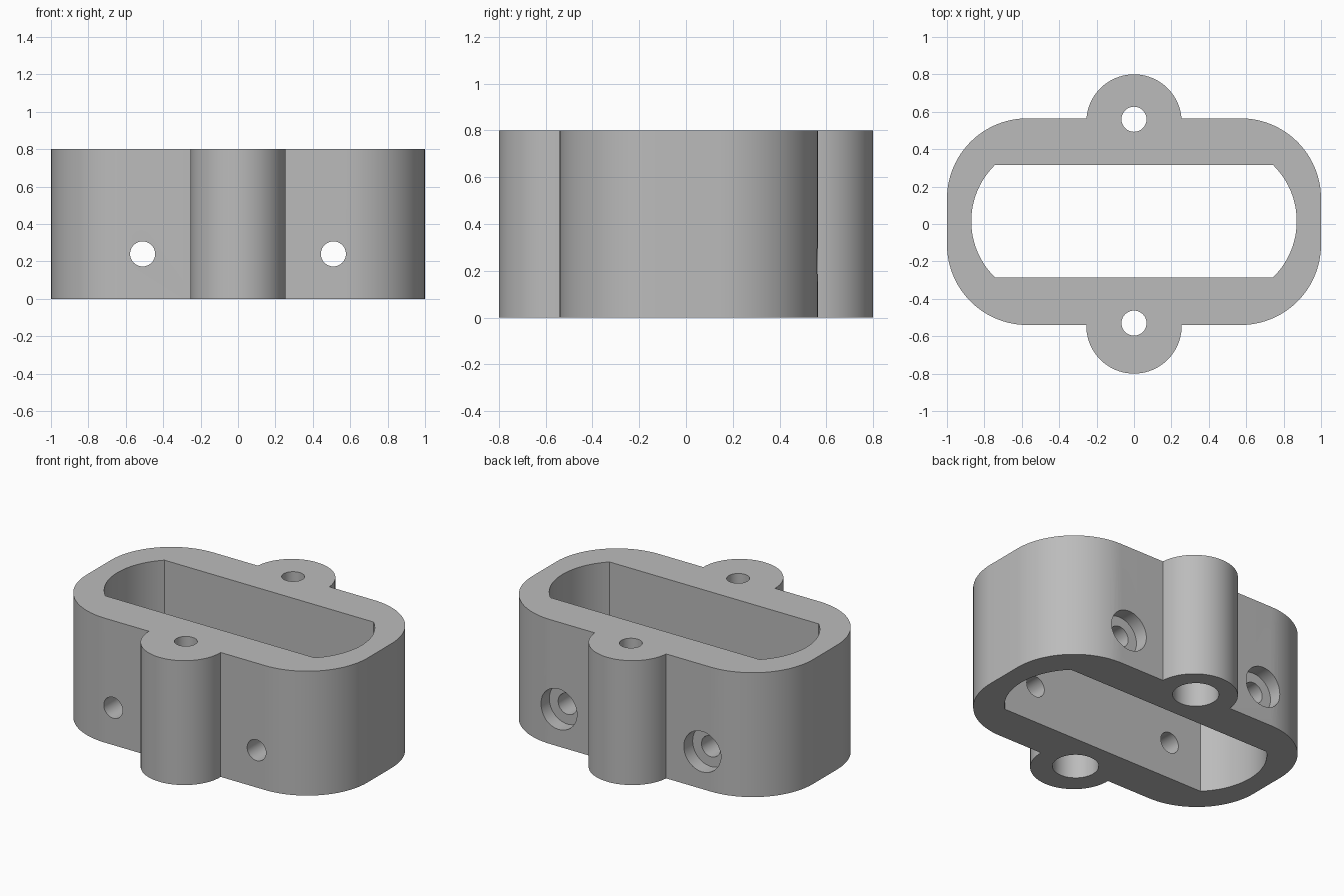
import bpy
import bmesh
from math import cos, sin, asin, pi, radians
from mathutils import Matrix, Vector

if "Cube" in bpy.data.objects:
    bpy.data.objects.remove(bpy.data.objects["Cube"], do_unlink=True)

HEIGHT = 0.8
BACK, FRONT = 0.565, -0.54      # wall faces
CORNER = 0.43
TAB_Y, TAB_R = 0.545, 0.255

grey = bpy.data.materials.new("plain grey")
grey.use_nodes = True
COLOUR = (0.5, 0.5, 0.5, 1)
grey.diffuse_color = COLOUR
grey.node_tree.nodes["Principled BSDF"].inputs["Base Color"].default_value = COLOUR


def arc(cx, cy, r, a0, a1, steps):
    return [(cx + r * cos(a0 + (a1 - a0) * i / steps),
             cy + r * sin(a0 + (a1 - a0) * i / steps)) for i in range(steps + 1)]


def finish(name, bm):
    bmesh.ops.recalc_face_normals(bm, faces=bm.faces)
    mesh = bpy.data.meshes.new(name)
    bm.to_mesh(mesh)
    bm.free()
    obj = bpy.data.objects.new(name, mesh)
    bpy.context.collection.objects.link(obj)
    mesh.materials.append(grey)
    return obj


def prism(name, points, z0, z1):
    bm = bmesh.new()
    face = bm.faces.new([bm.verts.new((x, y, z0)) for x, y in points])
    top = bmesh.ops.extrude_face_region(bm, geom=[face])["geom"]
    bmesh.ops.translate(bm, vec=(0, 0, z1 - z0),
                        verts=[v for v in top if isinstance(v, bmesh.types.BMVert)])
    return finish(name, bm)


def drill(name, start, end, radius):
    start, end = Vector(start), Vector(end)
    axis = end - start
    turn = axis.to_track_quat("Z", "Y").to_matrix().to_4x4()
    bm = bmesh.new()
    bmesh.ops.create_cone(bm, cap_ends=True, segments=48, radius1=radius, radius2=radius,
                          depth=axis.length,
                          matrix=Matrix.Translation((start + end) / 2) @ turn)
    return finish(name, bm)


# Outer outline: rounded body with a half-round screw tab front and back
cx = 1 - CORNER
lift_b = asin((BACK - TAB_Y) / TAB_R)
lift_f = asin((FRONT + TAB_Y) / TAB_R)
outline = (arc(cx, BACK - CORNER, CORNER, 0, pi / 2, 24)
           + arc(0, TAB_Y, TAB_R, lift_b, pi - lift_b, 40)
           + arc(-cx, BACK - CORNER, CORNER, pi / 2, pi, 24)
           + arc(-cx, FRONT + CORNER, CORNER, pi, 1.5 * pi, 24)
           + arc(0, -TAB_Y, TAB_R, pi - lift_f, 2 * pi + lift_f, 40)
           + arc(cx, FRONT + CORNER, CORNER, 1.5 * pi, 2 * pi, 24))
body = prism("housing_body", outline, 0, HEIGHT)

# Central opening: straight long sides, bowed ends
bow = asin(0.3 / 0.42)
opening = (arc(0.45, 0.015, 0.42, -bow, bow, 24)
           + arc(-0.45, 0.015, 0.42, pi - bow, pi + bow, 24))
cutters = [prism("opening_cutter", opening, -0.1, HEIGHT + 0.1)]

# Vertical tab holes, widened from below
for y in (0.56, -0.53):
    cutters += [drill("tab_hole_cutter", (0, y, -0.1), (0, y, HEIGHT + 0.1), 0.067),
                drill("tab_recess_cutter", (0, y, -0.1), (0, y, 0.5), 0.135)]

# Cross holes through both walls, widened at the back
for x in (-0.51, 0.51):
    cutters += [drill("cross_hole_cutter", (x, -0.9, 0.24), (x, 0.9, 0.24), 0.067),
                drill("cross_recess_cutter", (x, BACK - 0.09, 0.24), (x, 0.9, 0.24), 0.13)]

bpy.ops.object.select_all(action="DESELECT")
body.select_set(True)
bpy.context.view_layer.objects.active = body
for cutter in cutters:
    cutter.hide_render = True
    mod = body.modifiers.new("cut", "BOOLEAN")
    mod.operation = "DIFFERENCE"
    mod.solver = "EXACT"
    mod.object = cutter
    bpy.ops.object.modifier_apply(modifier=mod.name)
for cutter in cutters:
    bpy.data.objects.remove(cutter, do_unlink=True)

bpy.ops.object.shade_smooth_by_angle(angle=radians(30))
